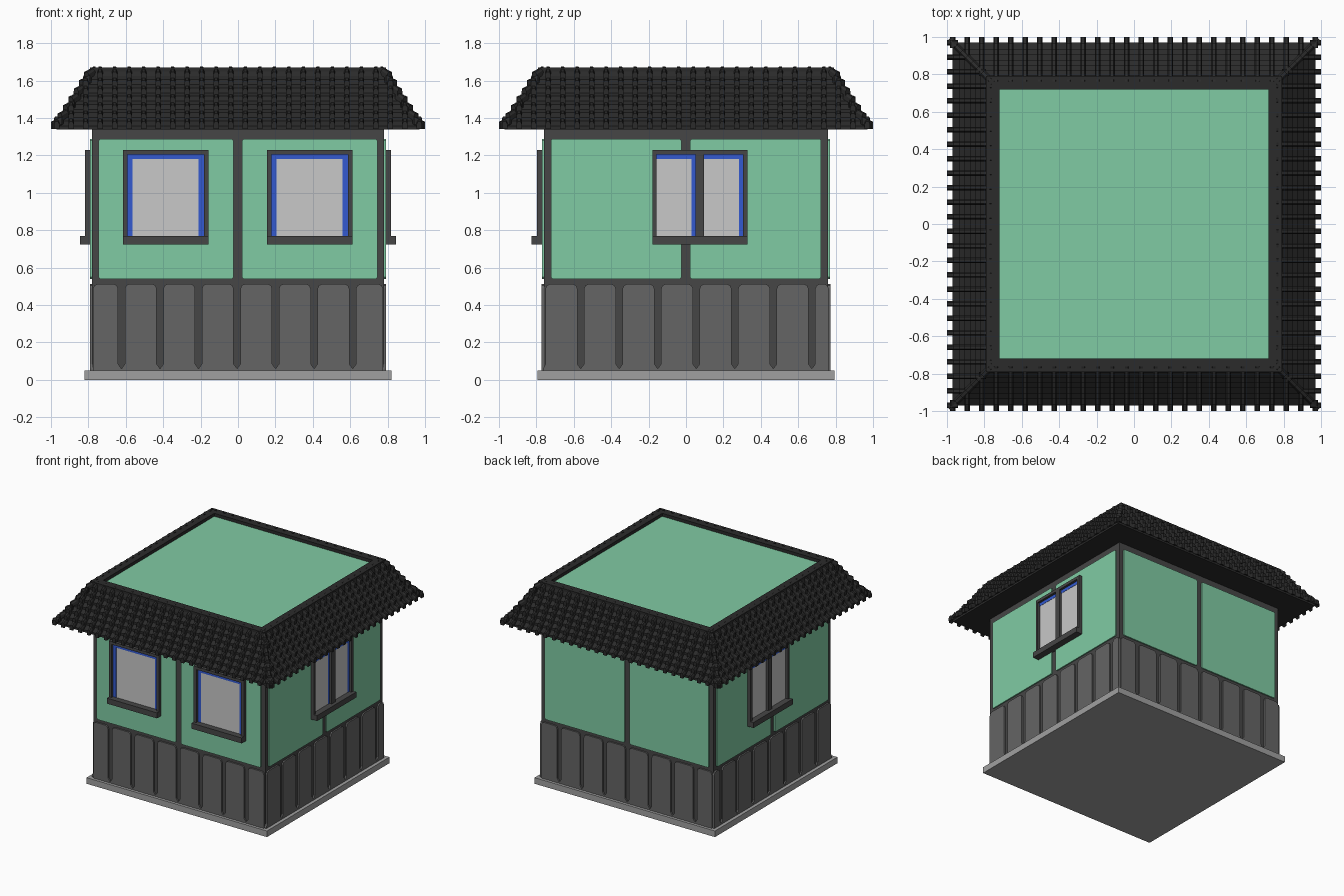
import bpy, bmesh, math
from mathutils import Vector

if "Cube" in bpy.data.objects:
    bpy.data.objects.remove(bpy.data.objects["Cube"])

X, Y = 0.78, 0.76          # half sizes of the dark wall core


def material(name, rgb):
    m = bpy.data.materials.new(name)
    m.diffuse_color = (*rgb, 1)
    m.use_nodes = True
    m.node_tree.nodes["Principled BSDF"].inputs["Base Color"].default_value = m.diffuse_color
    return m


GREEN = material("green_plaster", (0.216, 0.597, 0.371))
FRAME = material("dark_grey_timber", (0.061, 0.061, 0.061))
PLANK = material("mid_grey_plank", (0.130, 0.130, 0.130))
ROOF = material("charcoal_tile", (0.024, 0.024, 0.024))
GLASS = material("pale_glass", (0.578, 0.578, 0.578))
BLUE = material("blue_trim", (0.033, 0.102, 0.630))
STONE = material("light_grey_stone", (0.352, 0.352, 0.352))


def prism(bm, a, b):
    """Closed solid between two matching rings of points."""
    va, vb = [bm.verts.new(p) for p in a], [bm.verts.new(p) for p in b]
    n = len(va)
    bm.faces.new(va)
    bm.faces.new(vb[::-1])
    for i in range(n):
        bm.faces.new((va[i], vb[i], vb[(i + 1) % n], va[(i + 1) % n]))


def finish(bm, name, mat):
    bmesh.ops.recalc_face_normals(bm, faces=bm.faces)
    me = bpy.data.meshes.new(name)
    bm.to_mesh(me)
    bm.free()
    me.materials.append(mat)
    ob = bpy.data.objects.new(name, me)
    bpy.context.collection.objects.link(ob)
    return ob


def box(name, mat, x, y, z0, z1):
    bm = bmesh.new()
    ring = [(-x, -y), (x, -y), (x, y), (-x, y)]
    prism(bm, [(*p, z0) for p in ring], [(*p, z1) for p in ring])
    return finish(bm, name, mat)


# wall coordinates: u along the wall, z up, d outwards from the core
WALL = {
    "front": lambda u, z, d: (u, -Y - d, z),
    "back": lambda u, z, d: (u, Y + d, z),
    "right": lambda u, z, d: (X + d, u, z),
    "left": lambda u, z, d: (-X - d, u, z),
}


def plate(bm, side, pts, d, d0=-0.005):
    f = WALL[side]
    prism(bm, [f(u, z, d0) for u, z in pts], [f(u, z, d) for u, z in pts])


def rect(u0, u1, z0, z1, c=0.0):
    """Rectangle, with corners cut by c when it is given."""
    if c == 0:
        return [(u0, z0), (u1, z0), (u1, z1), (u0, z1)]
    return [(u0 + c, z0), (u1 - c, z0), (u1, z0 + c), (u1, z1 - c),
            (u1 - c, z1), (u0 + c, z1), (u0, z1 - c), (u0, z0 + c)]


# base slab and timber core
box("base_slab", STONE, 0.82, 0.795, 0.0, 0.05)
box("wall_core", FRAME, X, Y, 0.04, 1.35)

for side in WALL:
    wide = side in ("front", "back")
    end, edge, shift = (0.775, 0.745, -0.005) if wide else (0.763, 0.723, 0.055)

    # two green plaster panels
    bm = bmesh.new()
    for u0, u1 in ((-edge, -0.025), (0.022, edge)):
        plate(bm, side, rect(u0, u1, 0.54, 1.288, 0.009), 0.010)
    finish(bm, side + "_plaster_panels", GREEN)

    # planks with rounded tops that join at the foot
    bm = bmesh.new()
    cuts = [shift + 0.206 * k for k in range(-5, 6)]
    for g0, g1 in zip(cuts, cuts[1:]):
        a, b = max(g0 + 0.018, -end), min(g1 - 0.018, end)
        if b - a < 0.06:
            continue
        l, r = max(g0, -end), min(g1, end)
        plate(bm, side, [(l, 0.045), (r, 0.045), (r, 0.06), (b, 0.085),
                         (b, 0.488), (b - 0.007, 0.505), (b - 0.024, 0.513),
                         (a + 0.024, 0.513), (a + 0.007, 0.505), (a, 0.488),
                         (a, 0.085), (l, 0.06)], 0.012)
    finish(bm, side + "_planks", PLANK)


def window(name, side, u0, u1, glass, trim, bars):
    """Glass, blue trim, dark frame and a deeper sill."""
    bm = bmesh.new()
    for a, b in glass:
        plate(bm, side, rect(a, b, 0.765, 1.183), 0.016, 0.008)
    finish(bm, name + "_glass", GLASS)
    bm = bmesh.new()
    for a, b in trim:
        plate(bm, side, rect(a, b, 0.765, 1.208), 0.018, 0.009)
    for a, b in glass:
        plate(bm, side, rect(a, b, 1.180, 1.208), 0.018, 0.009)
    finish(bm, name + "_blue_trim", BLUE)
    bm = bmesh.new()
    for a, b in bars:
        plate(bm, side, rect(a, b, 0.76, 1.21), 0.037)
    plate(bm, side, rect(u0, u1, 1.206, 1.23), 0.037)
    finish(bm, name + "_frame", FRAME)
    bm = bmesh.new()
    plate(bm, side, rect(u0, u1, 0.725, 0.77), 0.065)
    finish(bm, name + "_sill", FRAME)


# two front windows
for tag, c in (("left", -0.387), ("right", 0.383)):
    window("front_%s_window" % tag, "front", c - 0.228, c + 0.228,
           [(c - 0.178, c + 0.178)],
           [(c - 0.206, c - 0.176), (c + 0.176, c + 0.206)],
           [(c - 0.228, c - 0.204), (c + 0.204, c + 0.228)])

# one double window on each side wall
for side in ("right", "left"):
    window(side + "_window", side, -0.18, 0.33,
           [(-0.16, 0.03), (0.094, 0.285)],
           [(0.029, 0.052), (0.283, 0.308)],
           [(-0.18, -0.158), (0.05, 0.096), (0.305, 0.33)])

# roof: square rings lofted along a stepped profile, rim recessed on top
EDGE = [1.0, 0.965, 0.935, 0.907, 0.878, 0.85, 0.823]   # tip of each tile row
Z0, DZ = 1.34, 0.0443
profile = [(0.70, Z0)]
for i, r in enumerate(EDGE):
    nxt = EDGE[i + 1] if i < 6 else 0.815
    z = Z0 + i * DZ
    profile += [(r - 0.03, z), (r - 0.03, z + 0.018), (nxt - 0.03, z + DZ)]
profile += [(0.79, 1.65), (0.79, 1.67), (0.72, 1.67), (0.72, 1.62), (0.70, 1.62)]
bm = bmesh.new()
rings = [[bm.verts.new((sx * r, sy * r, z)) for sx, sy in
          ((-1, -1), (1, -1), (1, 1), (-1, 1))] for r, z in profile]
for a, b in zip(rings, rings[1:] + rings[:1]):
    for k in range(4):
        j = (k + 1) % 4
        bm.faces.new((a[k], a[j], b[j], b[k]))
bmesh.ops.remove_doubles(bm, verts=bm.verts, dist=1e-5)
finish(bm, "roof_slopes", ROOF)

# barrel tiles on every row, with hip tiles on the corners
SECTION = [(-0.015, -0.02), (0.015, -0.02), (0.015, 0.006),
           (0.008, 0.02), (-0.008, 0.02), (-0.015, 0.006)]


def tile(bm, tip, out, scale=1.0):
    side = Vector((-out.y, out.x, 0))
    back = tip - out * 0.06 + Vector((0, 0, 0.028))
    ring = [side * u * scale + Vector((0, 0, v)) for u, v in SECTION]
    prism(bm, [tip + p for p in ring], [back + p for p in ring])


bm = bmesh.new()
for q in range(4):
    out = Vector((math.sin(q * math.pi / 2), -math.cos(q * math.pi / 2), 0))
    along = Vector((-out.y, out.x, 0))
    for i, r in enumerate(EDGE):
        z = Vector((0, 0, Z0 + 0.0205 + i * DZ))
        for k in range(26):
            u = -0.97 + 0.0776 * k
            if abs(u) < r - 0.02:
                tile(bm, out * r + along * u + z, out)
        diag = (out + along).normalized()
        tile(bm, (out + along) * (r - 0.012) + z, diag, 1.15)
finish(bm, "roof_tiles", ROOF)

# flat green roof deck inside the rim
box("roof_deck", GREEN, 0.722, 0.722, 1.60, 1.645)
